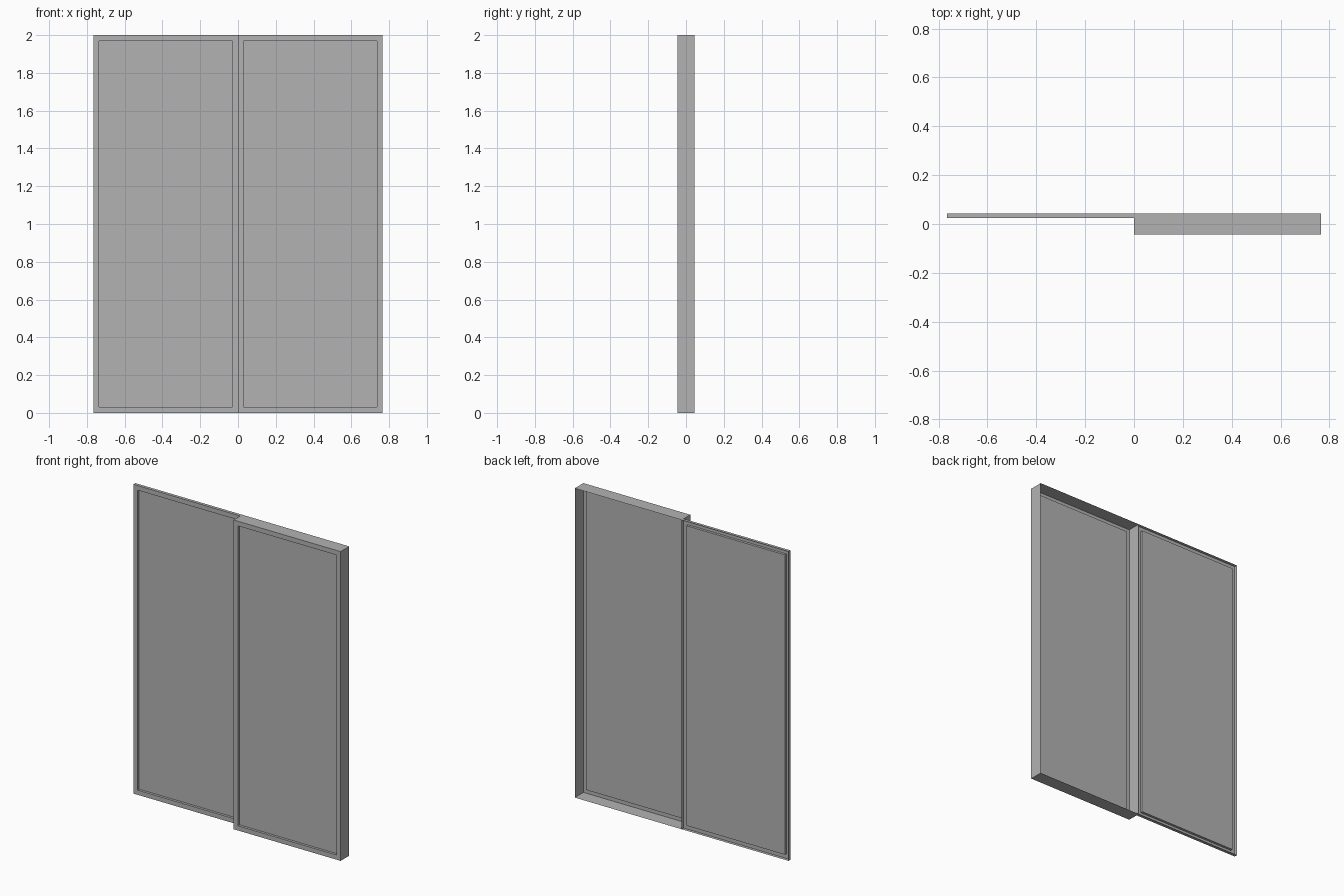
import bpy
import bmesh
from mathutils import Vector

cube = bpy.data.objects.get("Cube")
if cube:
    bpy.data.objects.remove(cube, do_unlink=True)

HEIGHT = 2.0
WIDTH = 0.765      # width of one panel
BACK = 0.044       # shared open back plane
FRAME = 0.043      # width of the frame border
RECESS = 0.016     # depth of the pressed-in pane

grey = bpy.data.materials.new("plain grey")
grey.use_nodes = True
colour = (0.45, 0.45, 0.45, 1)
grey.diffuse_color = colour
grey.node_tree.nodes["Principled BSDF"].inputs["Base Color"].default_value = colour


def sheet_panel(name, x_centre, front):
    """Pressed sheet panel: open back, folded rim, sunken pane in front."""
    bm = bmesh.new()
    bmesh.ops.create_cube(bm, size=1)
    bmesh.ops.scale(bm, vec=(WIDTH, BACK - front, HEIGHT), verts=bm.verts)
    bmesh.ops.translate(
        bm, vec=(x_centre, (BACK + front) / 2, HEIGHT / 2), verts=bm.verts)
    bm.normal_update()

    # Open back
    back = [f for f in bm.faces if f.normal.y > 0.9]
    bmesh.ops.delete(bm, geom=back, context='FACES_ONLY')

    # Frame border and sunken pane
    pane = next(f for f in bm.faces if f.normal.y < -0.9)
    bmesh.ops.inset_region(bm, faces=[pane], thickness=FRAME)
    rim = bmesh.ops.extrude_face_region(bm, geom=[pane])
    moved = [v for v in rim["geom"] if isinstance(v, bmesh.types.BMVert)]
    bmesh.ops.translate(bm, vec=Vector((0, RECESS, 0)), verts=moved)
    if pane.is_valid:
        bmesh.ops.delete(bm, geom=[pane], context='FACES_ONLY')

    mesh = bpy.data.meshes.new(name)
    bm.to_mesh(mesh)
    bm.free()
    mesh.materials.append(grey)
    panel = bpy.data.objects.new(name, mesh)
    bpy.context.collection.objects.link(panel)


# Deep panel on the left, shallow panel set back on the right
sheet_panel("deep_panel", WIDTH / 2, -BACK)
sheet_panel("shallow_panel", -WIDTH / 2, 0.024)
